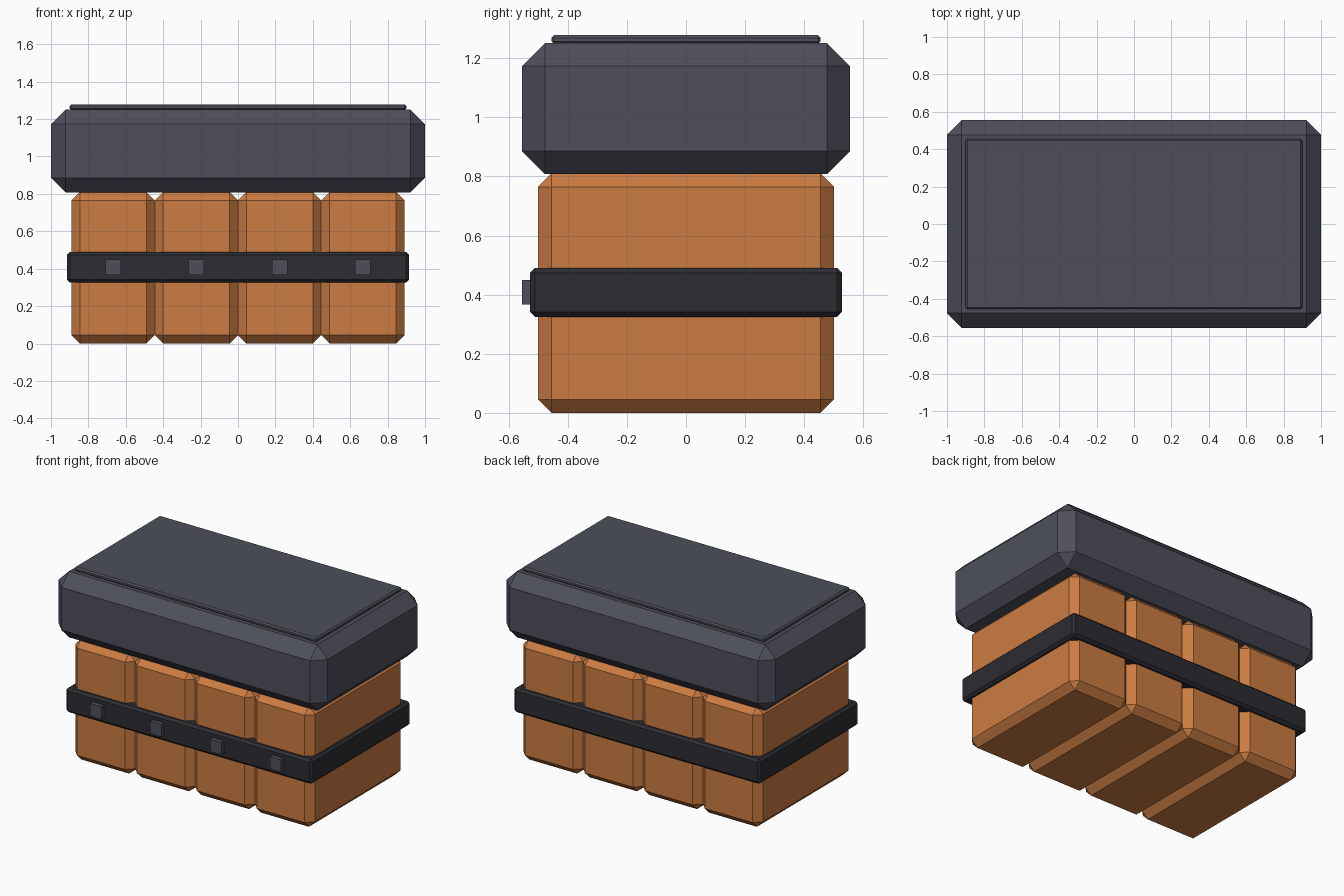
import bpy

if "Cube" in bpy.data.objects:
    bpy.data.objects.remove(bpy.data.objects["Cube"])


def material(name, rgb):
    m = bpy.data.materials.new(name)
    m.diffuse_color = (*rgb, 1)
    m.use_nodes = True
    m.node_tree.nodes["Principled BSDF"].inputs["Base Color"].default_value = m.diffuse_color
    return m


orange = material("orange", (0.60, 0.20, 0.055))
slate = material("slate", (0.075, 0.078, 0.105))
black = material("black", (0.026, 0.025, 0.032))


def block(name, lo, hi, mat, chamfer=0):
    """Box between two corners with single-segment chamfered edges."""
    bpy.ops.mesh.primitive_cube_add(size=1, location=[(a + b) / 2 for a, b in zip(lo, hi)])
    ob = bpy.context.object
    ob.name = name
    ob.scale = [b - a for a, b in zip(lo, hi)]
    bpy.ops.object.transform_apply(location=False, rotation=False, scale=True)
    ob.data.materials.append(mat)
    if chamfer:
        bev = ob.modifiers.new("chamfer", 'BEVEL')
        bev.width = chamfer
        bev.segments = 1
        bev.limit_method = 'NONE'
    return ob


# Four orange cells side by side, each with a stud on the strap front
W = 0.445
for i in range(4):
    x = (i - 1.5) * W
    block(f"cell_{i + 1}", (x - W / 2, -0.5, 0), (x + W / 2, 0.5, 0.81), orange, 0.045)
    block(f"strap_stud_{i + 1}", (x - 0.042, -0.555, 0.366), (x + 0.042, -0.50, 0.45), slate)

# Strap around the cells
block("strap", (-0.915, -0.527, 0.325), (0.915, 0.527, 0.49), black, 0.016)

# Heavy cap with a thin raised plate on top
block("cap", (-1, -0.555, 0.808), (1, 0.555, 1.251), slate, 0.078)
block("cap_plate", (-0.9, -0.455, 1.248), (0.9, 0.455, 1.278), slate, 0.009)
